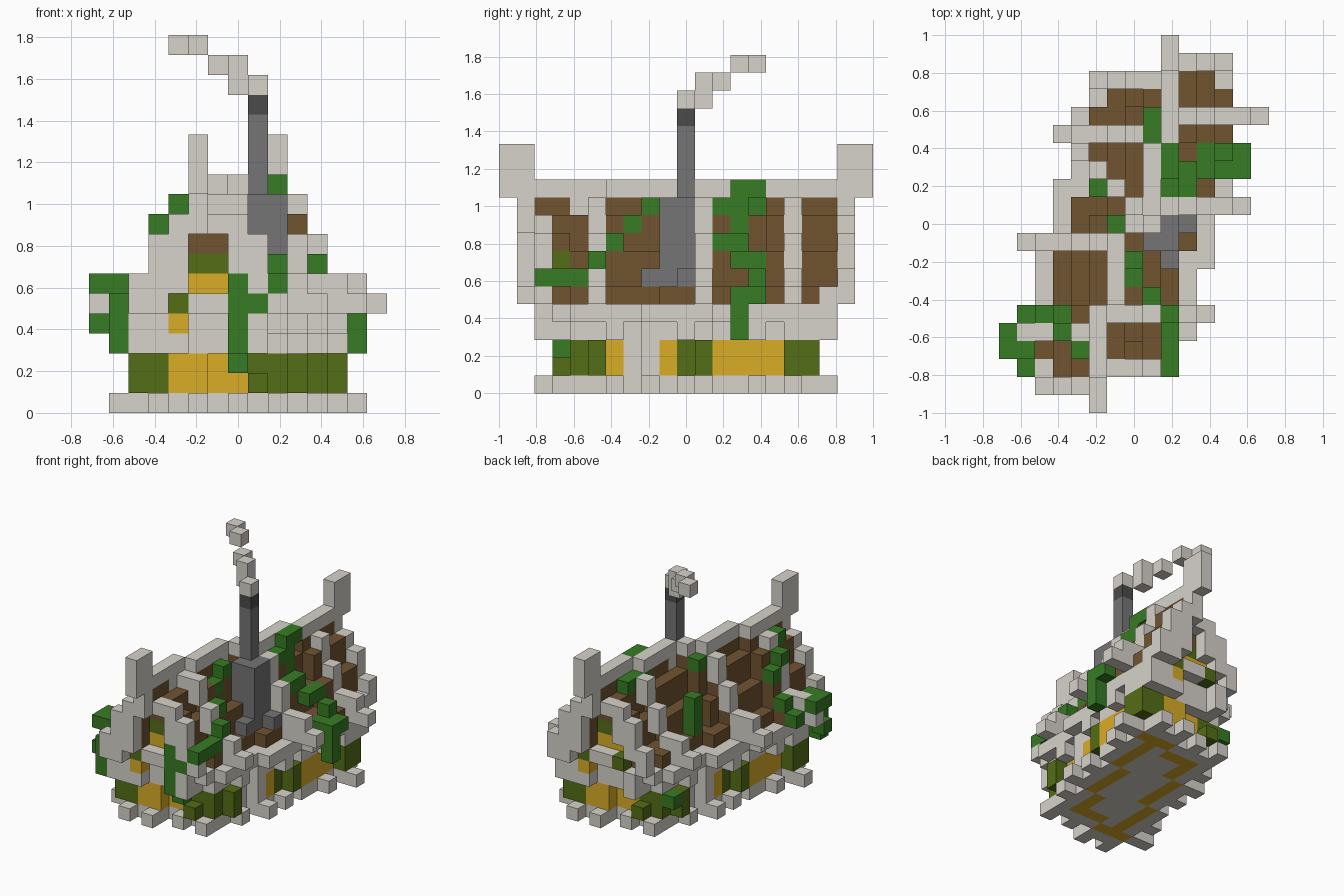
import bpy, bmesh
from mathutils import Vector

cube = bpy.data.objects.get("Cube")
if cube:
    bpy.data.objects.remove(cube)

S = 2 / 21            # block size
cells = {}            # block position -> part name
NX, NY = 14, 20       # last block index across and along


def material(name, rgb):
    m = bpy.data.materials.new(name)
    m.use_nodes = True
    m.diffuse_color = (*rgb, 1)
    m.node_tree.nodes["Principled BSDF"].inputs["Base Color"].default_value = (*rgb, 1)
    return m


pale = material("pale stone", (0.68, 0.65, 0.6))
brown = material("brown thatch", (0.165, 0.088, 0.03))
green = material("leaf green", (0.038, 0.2, 0.018))
olive = material("olive timber", (0.088, 0.155, 0.008))
yellow = material("straw yellow", (0.7, 0.42, 0.02))
stone = material("chimney grey", (0.178, 0.178, 0.178))
soot = material("soot grey", (0.07, 0.07, 0.07))

parts = {
    "foundation": pale, "wall_panels": yellow, "wall_posts": olive, "doors": pale,
    "eave_trim": pale, "roof": brown, "gable_panels": yellow, "gable_posts": olive,
    "gable_frames": pale, "rafters": pale, "ridge_beam": pale, "horns": pale,
    "chimney": stone, "chimney_cap": soot, "smoke": pale, "vines": green,
}


def put(part, i, j, k0, k1=None, both=False):
    """Stack blocks in one column; both repeats it turned half round."""
    for k in range(k0, (k0 if k1 is None else k1) + 1):
        cells[i, j, k] = part
        if both:
            cells[NX - i, NY - j, k] = part


def across(i, j):
    return (i - 7) - 0.23 * (j - 10)


def along(i, j):
    return (j - 10) - 0.1 * (i - 7)


def ridge(j):
    """The ridge shifts sideways in steps."""
    return 5 + sum(j >= step for step in (6, 10, 11, 15))


def roof_top(n):
    return min(10, max(5, 11 - 2 * n))


def in_base(i, j):
    """Plan of the foundation, with its corners cut off."""
    u, w = across(i, j), along(i, j)
    return abs(u) < 4.65 and abs(w) < 7.85 and abs(u + w) < 10.3 and abs(u - w) < 11.5


def inside(i, j, d):
    return all(in_base(i + a, j + b) for a, b in ((d, 0), (-d, 0), (0, d), (0, -d)))


def tooth(i, j):
    """Every second block of the foundation edge is left out."""
    if not (in_base(i, j - 1) and in_base(i, j + 1)):
        return i % 2 == 1
    if not (in_base(i - 1, j) and in_base(i + 1, j)):
        return j % 2 == 0
    return True


def wall_part(i, j):
    """Posts, panels and doors follow each other along the wall."""
    if abs(along(i, j)) > 5.6:                       # end walls
        a = i if j < 10 else NX - i
        return "wall_panels" if 4 <= a <= 7 else "wall_posts"
    a = j if across(i, j) > 0 else NY - j
    if a in (7, 8):
        return "doors"
    return "wall_panels" if a in (6, 9) or 12 <= a <= 15 else "wall_posts"


# Foundation, walls, eaves and roof on the slanted plan
for i in range(NX + 1):
    for j in range(NY + 1):
        u, w, n = across(i, j), along(i, j), abs(i - ridge(j))
        if in_base(i, j) and tooth(i, j):
            put("foundation", i, j, 0)
        if inside(i, j, 2) and not inside(i, j, 3):
            put("wall_panels", i, j, 0)
        if abs(w) < 7.75 and abs(u + w) < 10.75:
            if abs(u) < (4.2 if j % 2 == 0 else 3.6):
                put("eave_trim", i, j, 3)
            if abs(u) < 4.6:
                put("eave_trim", i, j, 4)
        if (n <= 3 or abs(u) < 3.4) and abs(w) < 7.75:
            put("roof", i, j, 5, roof_top(n))
        post_row = (j if u > 0 else NY - j) in (5, 11, 16)
        if abs(u) < (4.3 if post_row else 3.6) and abs(w) < 6.85:
            put(wall_part(i, j), i, j, 1, 2)
put("wall_posts", 8, 3, 1, both=True)
put("roof", 5, 2, 10, both=True)

# Ridge beam and the horns at its ends
for j in range(1, NY):
    put("ridge_beam", ridge(j), j, 11)
for j in (0, 1):
    put("horns", 5, j, 11, 13, both=True)

# Rafters lie on the roof and stick out past the eaves
for j, start in ((5, 6), (11, 8), (16, 9)):
    for n in range(6):
        low = roof_top(n)
        put("rafters", start + n, j, low, min(10, low + 1) if n < 5 else low, both=True)

# Gables: panels, window posts and the stepped frame
for i in (5, 6, 7):
    put("gable_panels", i, 3, 5, 6, both=True)
    put("gable_posts", i, 3, 7, both=True)
    put("roof", i, 3, 8, both=True)
for i in (4, 7):
    put("gable_posts", i, 2, 5, both=True)
put("gable_panels", 4, 2, 4, both=True)
for i, j, low, high in ((2, 2, 5, 5), (2, 1, 5, 6), (3, 1, 5, 8), (4, 1, 6, 9),
                        (5, 1, 9, 11), (5, 2, 5, 5), (6, 2, 5, 5), (6, 2, 9, 9),
                        (7, 2, 7, 9), (8, 2, 6, 8), (8, 2, 3, 4), (9, 2, 5, 6)):
    put("gable_frames", i, j, low, high, both=True)

# Chimney, cap and drifting smoke
for i, j, high in ((8, 10, 14), (8, 9, 10), (9, 10, 10), (9, 9, 10), (10, 10, 6), (9, 8, 6)):
    put("chimney", i, j, 6, high)
put("chimney_cap", 8, 10, 15)
for i, j, low, high in ((8, 10, 16, 16), (7, 11, 16, 17), (6, 12, 17, 17), (5, 13, 18, 18), (4, 14, 18, 18)):
    put("smoke", i, j, low, high)

# Vines creeping over the roof, given as single blocks and hanging columns
vine_right = ((9, 14, 11), (9, 13, 11), (9, 12, 10), (10, 12, 8), (10, 13, 8), (11, 13, 7),
              (11, 14, 7), (12, 14, 6), (12, 14, 5), (12, 13, 5), (13, 14, 5))
vine_front = ((7, 8, 10), (7, 7, 9), (8, 6, 8), (9, 5, 7), (9, 4, 6), (9, 3, 6),
              (9, 2, 6), (8, 2, 5), (7, 3, 2))
vine_left = ((4, 3, 10), (3, 4, 9), (3, 5, 8), (2, 5, 6), (1, 5, 5), (1, 3, 6),
             (0, 3, 6), (0, 4, 6), (0, 3, 4), (6, 10, 10), (8, 16, 10),
             (8, 15, 10), (8, 14, 10), (4, 16, 2))
for cell in vine_right + vine_front + vine_left:
    put("vines", *cell)
for i, j, low, high in ((7, 2, 3, 6), (1, 2, 3, 5), (13, 13, 3, 5), (9, 13, 9, 10), (5, 12, 6, 8)):
    put("vines", i, j, low, high)

# Turn each part's blocks into one mesh, keeping only the open faces
axes = (Vector((1, 0, 0)), Vector((0, 1, 0)), Vector((0, 0, 1)))
for name, mat in parts.items():
    bm = bmesh.new()
    for cell, part in cells.items():
        if part != name:
            continue
        c = Vector((cell[0] - 7, cell[1] - 10, cell[2] + 0.5))
        for a in range(3):
            for sign in (-1, 1):
                n = axes[a] * sign
                if tuple(int(p + d) for p, d in zip(cell, n)) in cells:
                    continue
                p, q = axes[(a + 1) % 3] * 0.5, axes[(a + 2) % 3] * 0.5 * sign
                mid = c + n * 0.5
                bm.faces.new([bm.verts.new((mid + o) * S) for o in (-p - q, p - q, p + q, q - p)])
    bmesh.ops.remove_doubles(bm, verts=bm.verts, dist=0.001)
    mesh = bpy.data.meshes.new(name)
    bm.to_mesh(mesh)
    bm.free()
    mesh.materials.append(mat)
    bpy.context.scene.collection.objects.link(bpy.data.objects.new(name, mesh))
